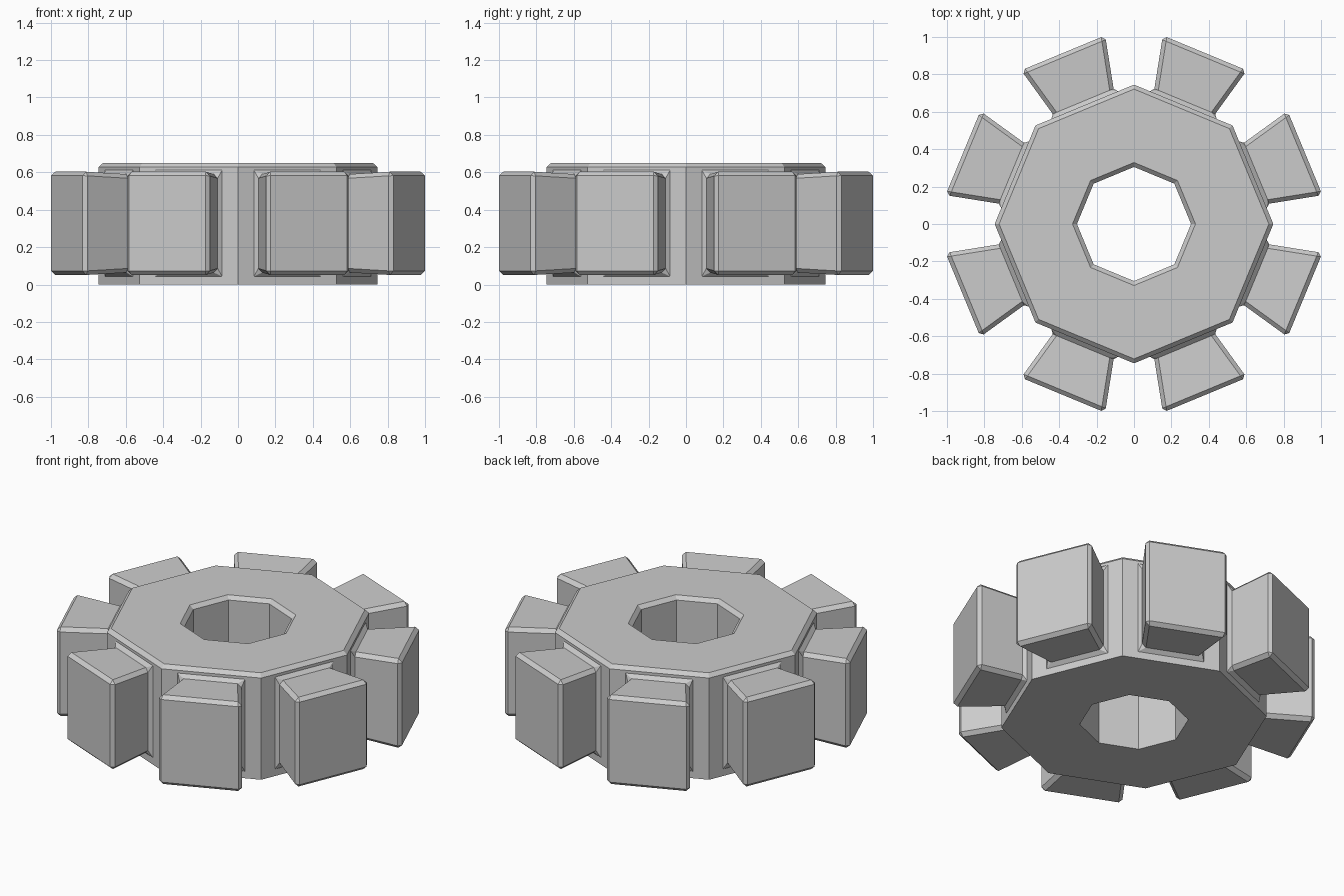
import bpy, bmesh, math
from mathutils import Vector

if "Cube" in bpy.data.objects:
    bpy.data.objects.remove(bpy.data.objects["Cube"])

SIDES, HEIGHT = 8, 0.65
R_OUT, R_IN = 0.745, 0.305
TOOTH_R, Z_MID = 0.99, 0.327
UP = Vector((0, 0, 1))

bm = bmesh.new()


def loop(radius, z):
    return [bm.verts.new((radius * math.cos(i * math.tau / SIDES),
                          radius * math.sin(i * math.tau / SIDES), z))
            for i in range(SIDES)]


def tooth_loop(normal, r, half_w, half_h):
    side = UP.cross(normal)
    return [bm.verts.new(normal * r + side * (half_w * a) + UP * (Z_MID + half_h * b))
            for a, b in ((-1, -1), (1, -1), (1, 1), (-1, 1))]


def bridge(a, b):
    for i in range(4):
        j = (i + 1) % 4
        bm.faces.new((a[i], a[j], b[j], b[i]))


# octagonal ring body with a centre hole
ob, ot = loop(R_OUT, 0), loop(R_OUT, HEIGHT)
ib, it = loop(R_IN, 0), loop(R_IN, HEIGHT)
apothem = R_OUT * math.cos(math.pi / SIDES)
for i in range(SIDES):
    j = (i + 1) % SIDES
    bm.faces.new((ot[i], ot[j], it[j], it[i]))
    bm.faces.new((ob[j], ob[i], ib[i], ib[j]))
    bm.faces.new((ib[j], ib[i], it[i], it[j]))
    # flared tooth growing from each outer side
    ang = (i + 0.5) * math.tau / SIDES
    n = Vector((math.cos(ang), math.sin(ang), 0))
    base = tooth_loop(n, apothem, 0.171, 0.262)
    tip = tooth_loop(n, TOOTH_R, 0.243, 0.277)
    bridge([ob[i], ob[j], ot[j], ot[i]], base)
    bridge(base, tip)
    bm.faces.new(tip)

bmesh.ops.recalc_face_normals(bm, faces=bm.faces[:])

# chamfer every sharp edge except the flat underside
sharp = [e for e in bm.edges
         if e.calc_face_angle() > math.radians(50)
         and max(v.co.z for v in e.verts) > 0.001]
bmesh.ops.bevel(bm, geom=sharp, offset=0.022, offset_type='OFFSET', segments=1,
                profile=0.5, affect='EDGES', clamp_overlap=False, loop_slide=False)

mesh = bpy.data.meshes.new("toothed_ring")
bm.to_mesh(mesh)
bm.free()
ring = bpy.data.objects.new("toothed_ring", mesh)
bpy.context.collection.objects.link(ring)
